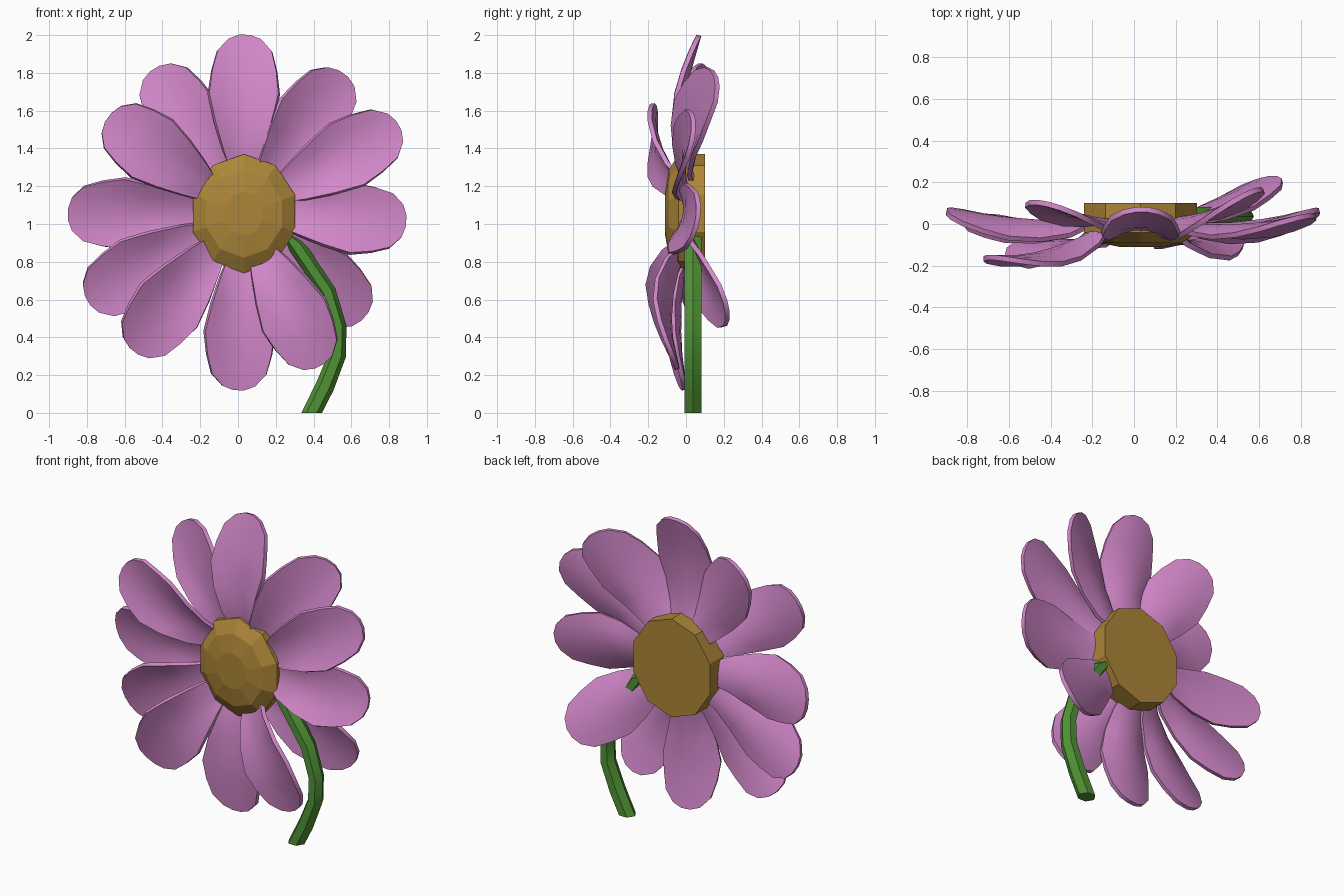
import bpy, bmesh, math
from mathutils import Vector

if "Cube" in bpy.data.objects:
    bpy.data.objects.remove(bpy.data.objects["Cube"])


def material(name, color):
    m = bpy.data.materials.new(name)
    m.diffuse_color = (*color, 1)
    m.use_nodes = True
    m.node_tree.nodes["Principled BSDF"].inputs["Base Color"].default_value = m.diffuse_color
    return m


def make_object(name, verts, faces, mat):
    mesh = bpy.data.meshes.new(name)
    mesh.from_pydata(verts, [], faces)
    bm = bmesh.new()
    bm.from_mesh(mesh)
    bmesh.ops.recalc_face_normals(bm, faces=bm.faces)
    bm.to_mesh(mesh)
    bm.free()
    mesh.materials.append(mat)
    ob = bpy.data.objects.new(name, mesh)
    bpy.context.collection.objects.link(ob)
    bpy.ops.object.select_all(action='DESELECT')
    bpy.context.view_layer.objects.active = ob
    ob.select_set(True)
    return ob


def bridge_rings(count, sides):
    faces = [tuple(range(sides)), tuple(range((count - 1) * sides, count * sides))]
    for k in range(count - 1):
        for i in range(sides):
            j = (i + 1) % sides
            faces.append((k * sides + i, k * sides + j,
                          (k + 1) * sides + j, (k + 1) * sides + i))
    return faces


pink = material("petal_pink", (0.66, 0.25, 0.60))
gold = material("centre_gold", (0.42, 0.24, 0.04))
green = material("stem_green", (0.08, 0.29, 0.035))
CX, CZ = 0.02, 1.06

# flower centre: flat back, low faceted dome in front
SIDES = 10
verts = []
for scale, y in [(1, 0.10), (1, -0.04), (0.74, -0.09), (0.37, -0.11)]:
    for i in range(SIDES):
        a = math.pi / 2 + 2 * math.pi * i / SIDES
        verts.append((0.032 + 0.285 * scale * math.cos(a), y, 1.055 + 0.315 * scale * math.sin(a)))
make_object("flower_centre", verts, bridge_rings(4, SIDES), gold)

# stem: bent hexagonal tube, cut level at the ground
path = [(0.24, 0.955, 0.015), (0.31, 0.885, 0.045), (0.475, 0.64, 0.045), (0.53, 0.455, 0.045),
        (0.525, 0.305, 0.047), (0.46, 0.14, 0.05), (0.39, 0.0, 0.055)]
verts = []
for k, (x, z, r) in enumerate(path):
    p, q = path[max(k - 1, 0)], path[min(k + 1, len(path) - 1)]
    d = Vector((q[0] - p[0], 0, q[1] - p[1])).normalized()
    side = Vector((1, 0, 0)) if k == len(path) - 1 else Vector((-d.z, 0, d.x))
    for i in range(6):
        a = math.pi * i / 3
        verts.append(Vector((x, 0.037 + 0.052 * math.sin(a), z)) + side * r * math.cos(a))
make_object("stem", verts, bridge_rings(len(path), 6), green)
bpy.ops.object.shade_smooth_by_angle(angle=math.radians(30))

# petals: (angle, length, depth at middle, depth at tip, twist)
petals = [
    (89, 0.94, -0.02, 0.06, 0.0),
    (54, 0.91, 0.04, 0.14, -0.35),
    (29, 0.95, -0.02, 0.03, 0.0),
    (-3, 0.87, -0.01, 0.05, 0.2),
    (-40, 0.85, 0.10, 0.21, 0.0),
    (-63, 0.91, -0.10, -0.06, -0.15),
    (-91, 0.94, -0.05, -0.02, 0.1),
    (-128, 0.93, -0.11, -0.10, 0.3),
    (-150.5, 0.94, -0.01, 0.02, 0.2),
    (180.5, 0.92, 0.0, 0.05, 0.2),
    (144.5, 0.87, -0.15, -0.17, 0.0),
    (121, 0.89, 0.03, 0.09, 0.15),
]
# outline: (fraction of length, half width, depth of the edges)
outline = [(0.20, 0.05, 0.02), (0.35, 0.105, -0.035), (0.51, 0.152, -0.05),
           (0.67, 0.187, -0.045), (0.80, 0.172, -0.03), (0.91, 0.145, -0.015)]
ACROSS = 5
for n, (deg, length, mid, tip, twist) in enumerate(petals):
    a = math.radians(deg)
    ca, sa = math.cos(a), math.sin(a)
    verts, faces = [], []
    for k, (f, w, cup) in enumerate(outline):
        for i in range(ACROSS + 1):
            s = 2 * i / ACROSS - 1
            g = f
            if k == len(outline) - 1:  # rounded tip
                g = f + (1 - f) * (1 - abs(s) ** 2.6)
            r, u = g * length, s * w
            t = (g - 0.17) / 0.83
            # lengthwise bend, twist and edges rolled forwards
            y = mid * t * (1 - t) / 0.2475 + tip * t * (t - 0.55) / 0.45
            y += twist * u + cup * s * s + 0.01
            verts.append((CX + r * ca - u * sa, y, CZ + r * sa + u * ca))
    for k in range(len(outline) - 1):
        for i in range(ACROSS):
            b = k * (ACROSS + 1) + i
            faces.append((b, b + 1, b + ACROSS + 2, b + ACROSS + 1))
    ob = make_object(f"petal_{n + 1}", verts, faces, pink)
    solid = ob.modifiers.new("thickness", 'SOLIDIFY')
    solid.thickness = 0.025
    solid.offset = 0
    bpy.ops.object.modifier_apply(modifier=solid.name)
    bpy.ops.object.shade_smooth_by_angle(angle=math.radians(35))
